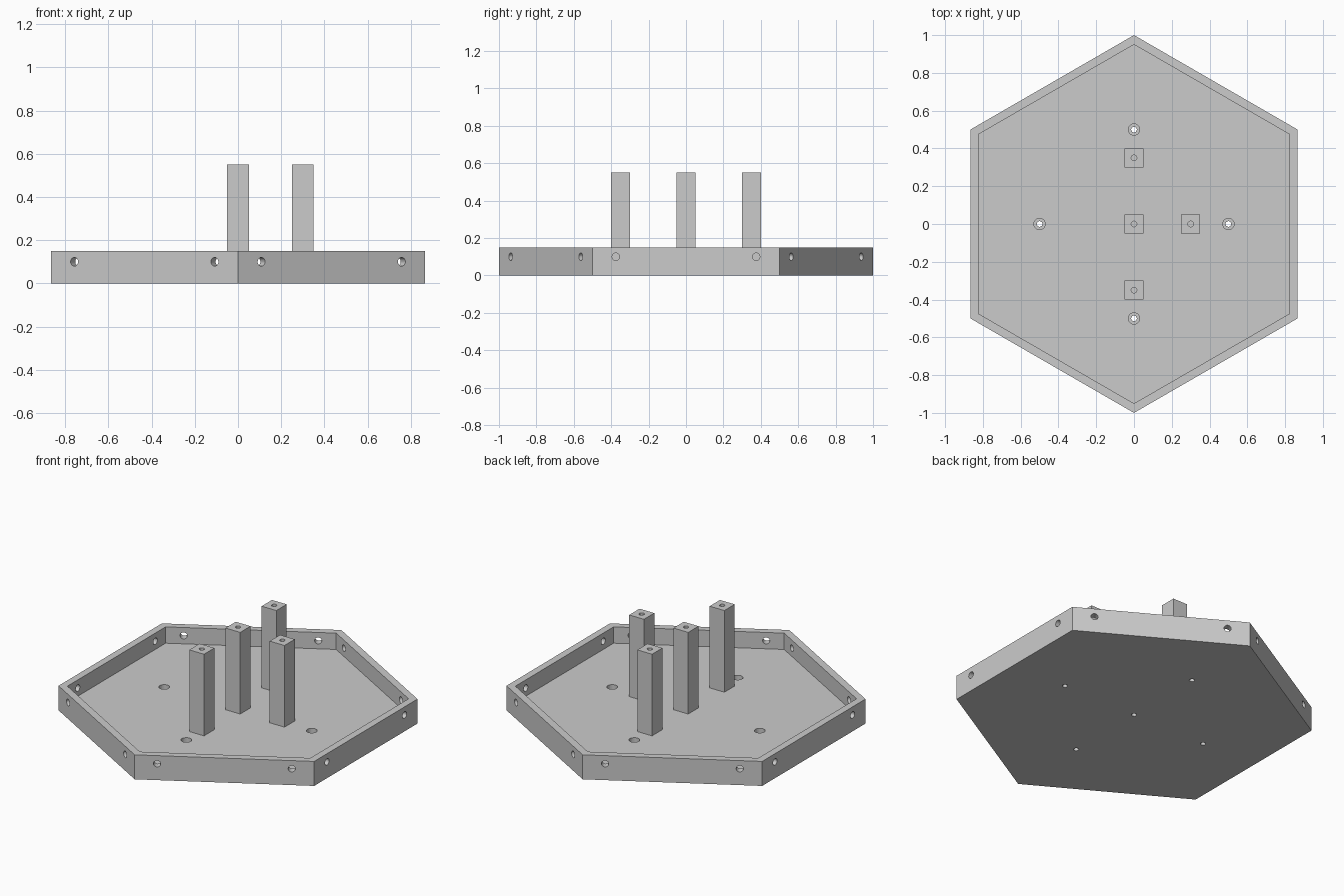
import bpy
from math import pi, radians, cos, sin
from mathutils import Vector

if "Cube" in bpy.data.objects:
    bpy.data.objects.remove(bpy.data.objects["Cube"])


def prism(name, radius, depth, loc, sides=24, rot=(0, 0, 0)):
    bpy.ops.mesh.primitive_cylinder_add(vertices=sides, radius=radius, depth=depth,
                                        location=loc, rotation=rot)
    ob = bpy.context.object
    ob.name = name
    return ob


def hexagon(name, radius, z0, z1):
    # Flat profile with points towards +y and -y, extruded upwards
    ring = [(radius * cos(pi / 2 + i * pi / 3), radius * sin(pi / 2 + i * pi / 3)) for i in range(6)]
    verts = [(x, y, z) for z in (z0, z1) for x, y in ring]
    faces = [tuple(range(5, -1, -1)), tuple(range(6, 12))]
    faces += [(i, (i + 1) % 6, (i + 1) % 6 + 6, i + 6) for i in range(6)]
    me = bpy.data.meshes.new(name)
    me.from_pydata(verts, [], faces)
    ob = bpy.data.objects.new(name, me)
    bpy.context.collection.objects.link(ob)
    return ob


def cut(target, cutter):
    mod = target.modifiers.new("cut", 'BOOLEAN')
    mod.operation = 'DIFFERENCE'
    mod.solver = 'EXACT'
    mod.object = cutter
    bpy.context.view_layer.objects.active = target
    bpy.ops.object.modifier_apply(modifier=mod.name)
    bpy.data.objects.remove(cutter, do_unlink=True)


def drill(target, x, y, z0, z1, radius):
    cut(target, prism("drill", radius, z1 - z0, (x, y, (z0 + z1) / 2)))


FLOOR, RIM, TOP = 0.05, 0.15, 0.55

# Hexagonal tray with a raised rim
tray = hexagon("tray", 1.0, 0, RIM)
cut(tray, hexagon("hollow", 0.95, FLOOR, RIM + 0.1))

# Two bolt holes through each rim wall
for i in range(6):
    a = i * pi / 3
    normal, along = Vector((cos(a), sin(a), 0)), Vector((-sin(a), cos(a), 0))
    for side in (-1, 1):
        p = normal * 0.845 + along * 0.375 * side + Vector((0, 0, 0.1))
        cut(tray, prism("drill", 0.02, 0.12, p, rot=(0, radians(90), a)))

# Counterbored mounting holes in the floor
for x, y in ((0.5, 0), (-0.5, 0), (0, 0.5), (0, -0.5)):
    drill(tray, x, y, -0.05, 0.1, 0.015)
    drill(tray, x, y, 0.02, 0.1, 0.03)

# Screw hole under the middle post
drill(tray, 0, 0, -0.05, 0.1, 0.015)

# Square posts with a blind screw hole on top
for name, x, y in (("middle_post", 0, 0), ("right_post", 0.3, 0),
                   ("back_post", 0, 0.35), ("front_post", 0, -0.35)):
    bpy.ops.mesh.primitive_cube_add(size=1, location=(x, y, (FLOOR + TOP) / 2))
    post = bpy.context.object
    post.name = name
    post.scale = (0.1, 0.1, TOP - FLOOR)
    bpy.ops.object.transform_apply(location=False, rotation=False, scale=True)
    drill(post, x, y, TOP - 0.1, TOP + 0.1, 0.015)
    if name == "middle_post":
        drill(post, x, y, 0, 0.1, 0.015)
